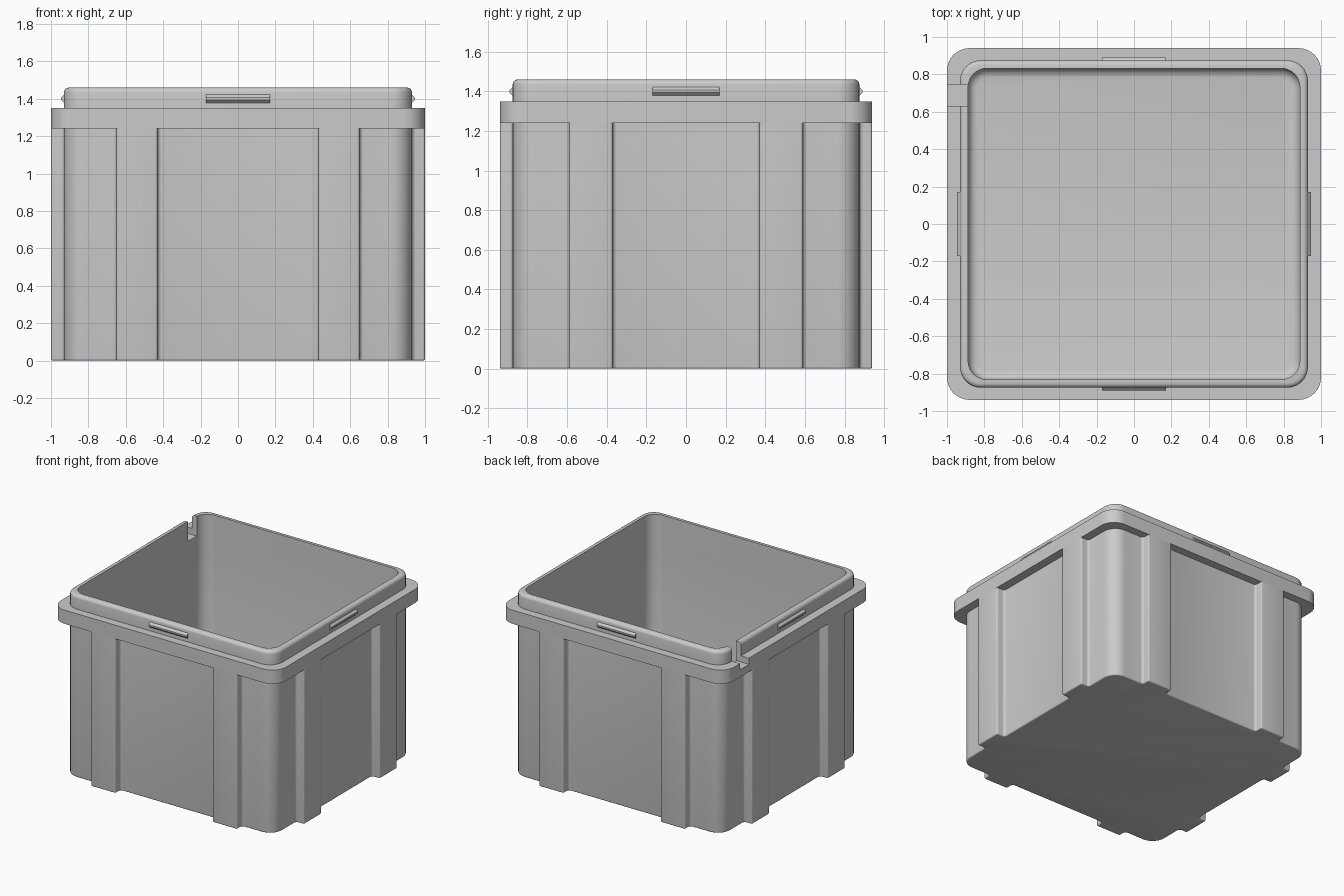
import bpy, bmesh
from math import sin, cos, pi
from mathutils import Vector

if "Cube" in bpy.data.objects:
    bpy.data.objects.remove(bpy.data.objects["Cube"])

grey = bpy.data.materials.new("grey plastic")
grey.use_nodes = True
colour = (0.6, 0.6, 0.6, 1)
grey.diffuse_color = colour
grey.node_tree.nodes["Principled BSDF"].inputs["Base Color"].default_value = colour


def mirror_quadrant(points):
    """Repeat (x, y, radius) corners of the +x +y quarter around the outline."""
    left = [(-x, y, r) for x, y, r in reversed(points)]
    back = points + left
    return back + [(x, -y, r) for x, y, r in reversed(back)]


def rounded(corners, steps=8):
    """Replace each square corner by an arc of its radius."""
    out = []
    for i, (x, y, r) in enumerate(corners):
        p = Vector((x, y))
        da = (Vector(corners[i - 1][:2]) - p).normalized()
        db = (Vector(corners[(i + 1) % len(corners)][:2]) - p).normalized()
        if not r:
            out.append(p)
            continue
        n = steps if r > 0.05 else 4
        for k in range(n + 1):
            t = k / n * pi / 2
            out.append(p + r * (da + db - db * cos(t) - da * sin(t)))
    return out


def prism(name, outline, z0, z1, bevel_z=None, bevel=0.0):
    """Extrude an outline upward and round its edge at height bevel_z."""
    bm = bmesh.new()
    base = bm.faces.new([bm.verts.new((p.x, p.y, z0)) for p in outline])
    top = bmesh.ops.extrude_face_region(bm, geom=[base], use_keep_orig=True)["geom"]
    for v in top:
        if isinstance(v, bmesh.types.BMVert):
            v.co.z = z1
    bmesh.ops.recalc_face_normals(bm, faces=bm.faces)
    if bevel:
        edges = [e for e in bm.edges if all(abs(v.co.z - bevel_z) < 1e-5 for v in e.verts)]
        bmesh.ops.bevel(bm, geom=edges, offset=bevel, segments=4, profile=0.5,
                        affect='EDGES', clamp_overlap=True)
    mesh = bpy.data.meshes.new(name)
    bm.to_mesh(mesh)
    bm.free()
    mesh.materials.append(grey)
    obj = bpy.data.objects.new(name, mesh)
    bpy.context.collection.objects.link(obj)
    return obj


def rounded_box(name, hx, hy, r, *args):
    return prism(name, rounded(mirror_quadrant([(hx, hy, r)])), *args)


def select(obj):
    bpy.ops.object.select_all(action='DESELECT')
    obj.select_set(True)
    bpy.context.view_layer.objects.active = obj


def cut(obj, cutters):
    select(obj)
    for c in cutters:
        mod = obj.modifiers.new("cut", 'BOOLEAN')
        mod.operation = 'DIFFERENCE'
        mod.solver = 'EXACT'
        mod.object = c
        bpy.ops.object.modifier_apply(modifier=mod.name)


FLOOR, LEDGE, SHELF, TOP = 0.05, 1.24, 1.35, 1.46
WX, WY = 0.93, 0.875           # wall half sizes
FX, FY = 1.0, 0.94             # rib and flange half sizes
inner, outer = 0.02, 0.012     # rib fillets

# Ribbed bin wall
quarter = [
    (WX, 0.37, inner), (FX, 0.37, outer), (FX, 0.59, outer), (WX, 0.59, inner),
    (WX, WY, 0.11),
    (0.65, WY, inner), (0.65, FY, outer), (0.43, FY, outer), (0.43, WY, inner),
]
body = prism("bin_body", rounded(mirror_quadrant(quarter)), 0, LEDGE, 0, 0.01)

# Flange and raised rim
flange = rounded_box("flange", FX, FY, 0.12, LEDGE, SHELF)
rim = rounded_box("rim", WX, WY, 0.11, SHELF, TOP, TOP, 0.025)

# Cutters: cavity and cable notch
cavity = rounded_box("cavity_cutter", 0.887, 0.832, 0.1, FLOOR, 1.6, FLOOR, 0.05)
notch_outline = [Vector(p) for p in ((-1.1, 0.63), (-0.8, 0.63), (-0.8, 0.745), (-1.1, 0.745))]
notch = prism("notch_cutter", notch_outline, 1.3, 1.6)
cut(body, [cavity])
cut(flange, [cavity, notch])
cut(rim, [cavity, notch])
for c in (cavity, notch):
    bpy.data.objects.remove(c)

for part in (body, flange, rim):
    select(part)
    bpy.ops.object.shade_smooth_by_angle(angle=pi / 6)

# Wedge-shaped snap ridges on the four rim sides
for name, reach, turn in (("back", WY, 0), ("left", WX, -pi / 2),
                          ("front", WY, pi), ("right", WX, pi / 2)):
    wedge = [Vector(p) for p in ((-0.01, -0.022), (0, -0.022), (0.016, -0.006),
                                 (0.016, 0.006), (0, 0.022), (-0.01, 0.022))]
    ridge = prism(name + "_snap_ridge", wedge, -0.17, 0.17)
    for v in ridge.data.vertices:
        out, up, along = v.co
        out += reach
        v.co = (along * cos(turn) - out * sin(turn),
                along * sin(turn) + out * cos(turn), up + 1.4)
